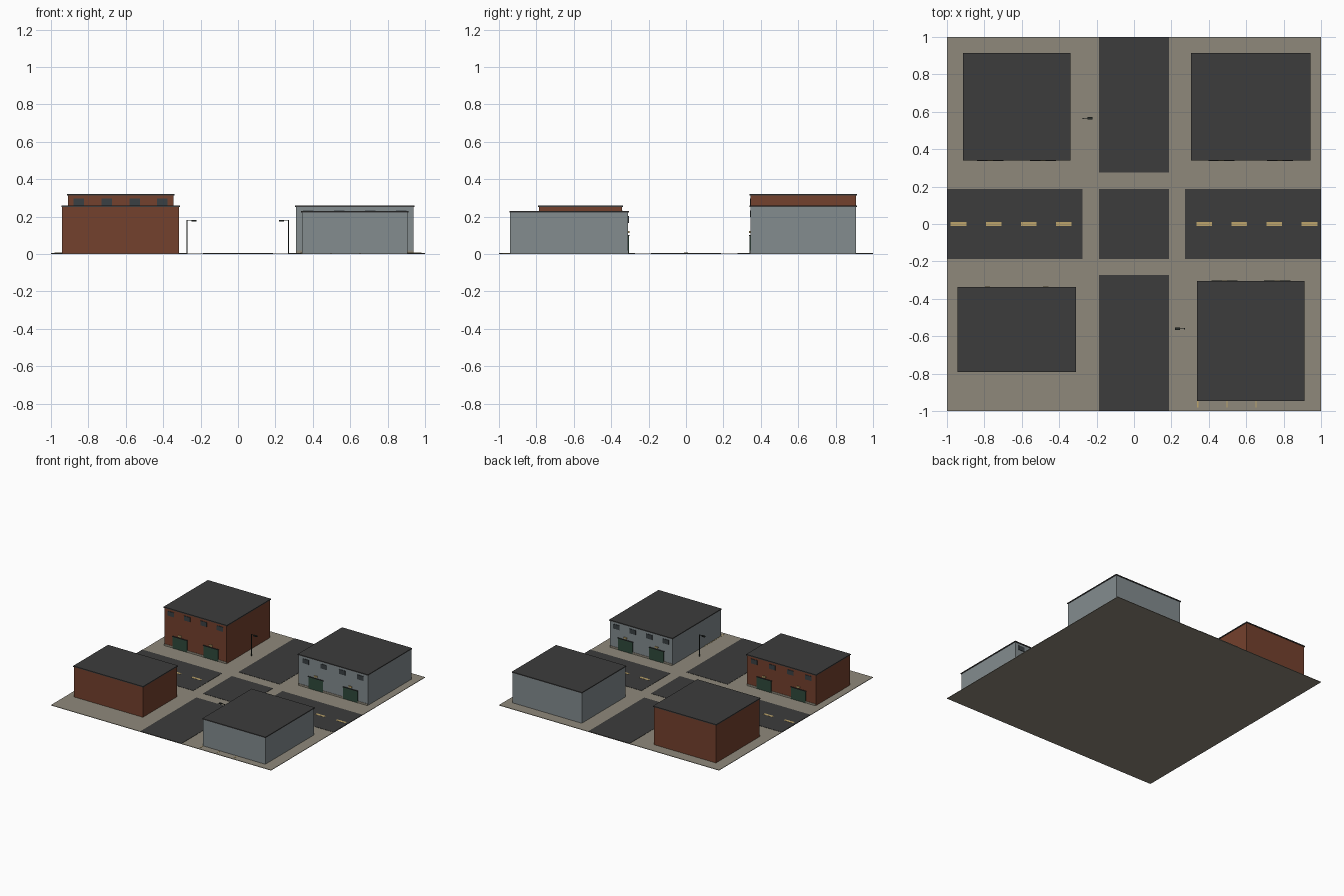
import bpy, bmesh
from mathutils import Matrix, Vector

if "Cube" in bpy.data.objects:
    bpy.data.objects.remove(bpy.data.objects["Cube"])


def mat(name, hexcol):
    def lin(c):
        c /= 255
        return c / 12.92 if c <= 0.04045 else ((c + 0.055) / 1.055) ** 2.4
    m = bpy.data.materials.new(name)
    m.diffuse_color = [lin((hexcol >> s) & 255) for s in (16, 8, 0)] + [1]
    m.use_nodes = True
    m.node_tree.nodes["Principled BSDF"].inputs["Base Color"].default_value = m.diffuse_color
    return m


PAVING = mat("paving", 0x8F897B)
ASPHALT = mat("asphalt", 0x3C3C3C)
BRICK = mat("red_brick", 0x74412D)
GREY = mat("grey_cladding", 0x838C8F)
YELLOW = mat("road_yellow", 0xBDA56C)
GREEN = mat("door_green", 0x2F4A3C)
GLASS = mat("dark_glass", 0x3A4044)
METAL = mat("dark_metal", 0x262C2A)


def boxes(name, material, spans):
    """One object from boxes given as (x0, x1, y0, y1, z0, z1)."""
    bm = bmesh.new()
    for x0, x1, y0, y1, z0, z1 in spans:
        c = Vector((x0 + x1, y0 + y1, z0 + z1)) / 2
        s = Matrix.Diagonal((abs(x1 - x0), abs(y1 - y0), abs(z1 - z0), 1))
        bmesh.ops.create_cube(bm, size=1, matrix=Matrix.Translation(c) @ s)
    me = bpy.data.meshes.new(name)
    bm.to_mesh(me)
    bm.free()
    me.materials.append(material)
    ob = bpy.data.objects.new(name, me)
    bpy.context.collection.objects.link(ob)
    return ob


G = 0.004   # paving top
R = 0.006   # road top

# Ground and roads
boxes("paving_slab", PAVING, [(-1, 1, -1, 1, 0, G)])
w = 0.187
boxes("roads", ASPHALT, [
    (-w, w, -w, w, G, R),
    (-1, -0.275, -w, w, G, R), (0.273, 1, -w, w, G, R),
    (-w, w, 0.275, 1, G, R), (-w, w, -1, -0.273, G, R)])
boxes("road_dashes", YELLOW, [
    (s * x - 0.042, s * x + 0.042, -0.01, 0.01, R, R + 0.001)
    for s in (-1, 1) for x in (0.375, 0.563, 0.75, 0.938)])
boxes("parking_lines", YELLOW, [
    (x - 0.003, x + 0.003, -0.98, -0.72, G, G + 0.001)
    for x in (0.341, 0.497, 0.653)])


def building(name, wall, x0, x1, y0, y1, h):
    """Flat-roofed block whose facade faces the road at y = 0."""
    o = 0.005
    boxes(name + "_walls", wall, [(x0 + o, x1 - o, y0 + o, y1 - o, G, h - 0.008)])
    boxes(name + "_roof", ASPHALT, [(x0, x1, y0, y1, h - 0.008, h)])
    d = -1 if y0 > 0 else 1                     # outward direction of facade
    f = (y0 + o) if d < 0 else (y1 - o)
    c, width = (x0 + x1) / 2, x1 - x0 - 2 * o
    doors = [c - width / 4, c + width / 4]

    def plate(x, hw, z0, z1, t):
        a, b = sorted((f, f + d * t))
        return (x - hw, x + hw, a, b, z0, z1)

    boxes(name + "_plinth", PAVING, [plate(c, width / 2, G, 0.018, 0.003)])
    boxes(name + "_doors", GREEN, [plate(x, 0.066, G, 0.097, 0.005) for x in doors])
    boxes(name + "_door_lintels", METAL, [plate(x, 0.07, 0.097, 0.102, 0.007) for x in doors])
    boxes(name + "_door_lamps", YELLOW, [plate(x, 0.014, 0.112, 0.122, 0.008) for x in doors])
    boxes(name + "_windows", GLASS, [
        plate(c + k * width, 0.028, h - 0.063, h - 0.026, 0.004)
        for k in (-0.395, -0.132, 0.132, 0.395)])


building("back_left_building", BRICK, -0.915, -0.34, 0.34, 0.915, 0.322)
building("back_right_building", GREY, 0.305, 0.943, 0.34, 0.915, 0.26)
building("front_left_building", BRICK, -0.945, -0.31, -0.79, -0.338, 0.26)
building("front_right_building", GREY, 0.337, 0.912, -0.945, -0.305, 0.23)


# Street lamps, arm reaching over the road
def street_lamp(name, x, y):
    d = -1 if x > 0 else 1
    boxes(name, METAL, [
        (x - 0.003, x + 0.003, y - 0.003, y + 0.003, G, 0.182),
        (x, x + d * 0.04, y - 0.002, y + 0.002, 0.178, 0.182),
        (x + d * 0.024, x + d * 0.05, y - 0.007, y + 0.007, 0.174, 0.182)])


street_lamp("left_street_lamp", -0.272, 0.565)
street_lamp("right_street_lamp", 0.27, -0.56)
